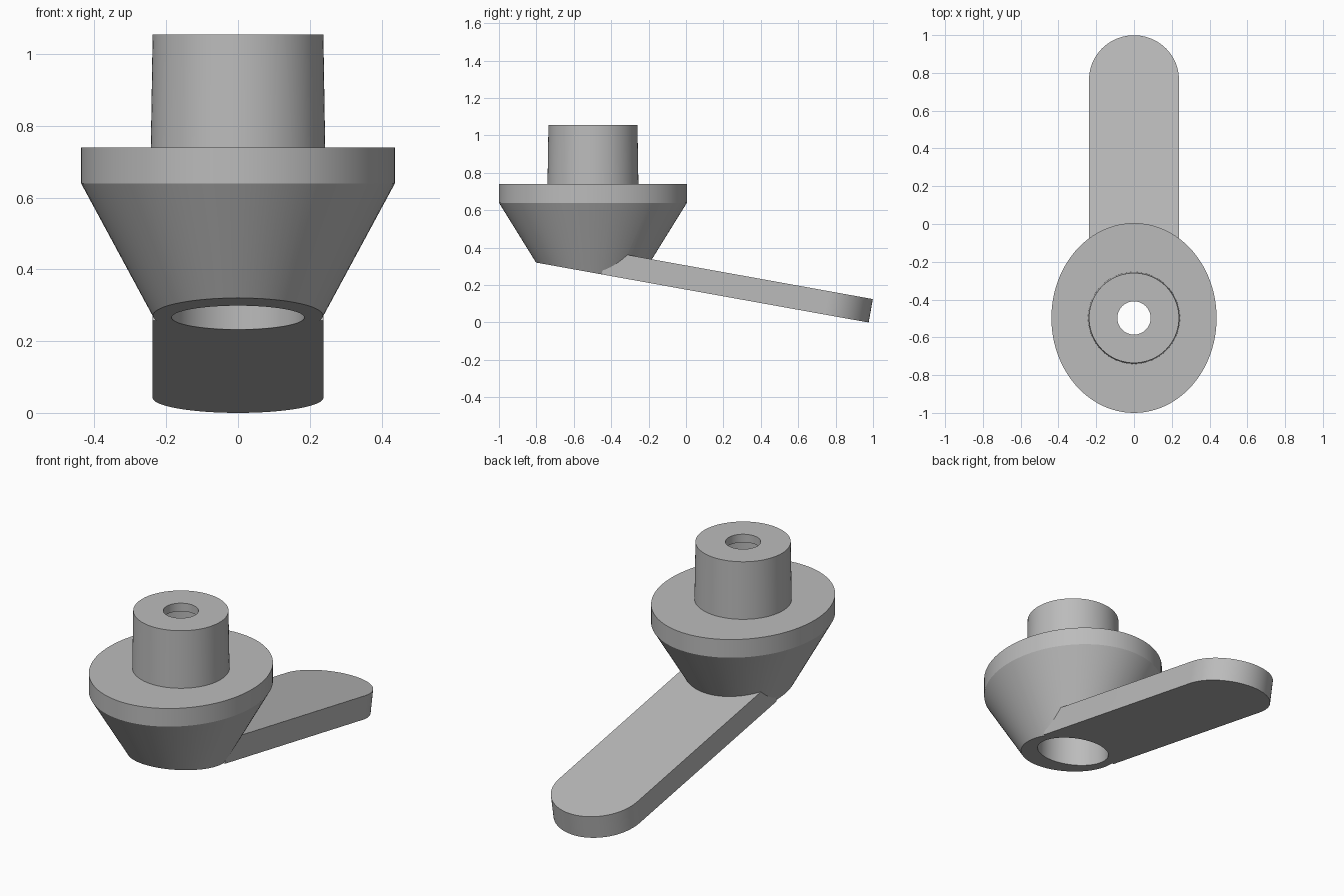
import bpy, bmesh
from math import sin, cos, pi, atan2
from mathutils import Matrix

cube = bpy.data.objects.get("Cube")
if cube:
    bpy.data.objects.remove(cube)

grey = bpy.data.materials.new("plain grey")
grey.use_nodes = True
GREY = (0.5, 0.5, 0.5, 1)
grey.diffuse_color = GREY
grey.node_tree.nodes["Principled BSDF"].inputs["Base Color"].default_value = GREY

AXIS_Y = -0.4975      # common axis of flange, neck and bore
SEGS = 96
TILT = Matrix.Translation((0, 0.9765, 0)) @ Matrix.Rotation(-atan2(0.32, 1.776), 4, 'X')


def finish(name, bm):
    bmesh.ops.recalc_face_normals(bm, faces=bm.faces)
    mesh = bpy.data.meshes.new(name)
    bm.to_mesh(mesh)
    bm.free()
    mesh.materials.append(grey)
    ob = bpy.data.objects.new(name, mesh)
    bpy.context.collection.objects.link(ob)
    return ob


def lathe(name, profile, closed=False):
    """Stack of (rx, ry, z) ellipses, capped at the ends or closed into a ring."""
    bm = bmesh.new()
    rings = []
    for rx, ry, z in profile:
        rings.append([bm.verts.new((rx * cos(2 * pi * i / SEGS),
                                    AXIS_Y + ry * sin(2 * pi * i / SEGS), z))
                      for i in range(SEGS)])
    pairs = list(zip(rings, rings[1:]))
    if closed:
        pairs.append((rings[-1], rings[0]))
    else:
        bm.faces.new(rings[0])
        bm.faces.new(rings[-1])
    for a, b in pairs:
        for i in range(SEGS):
            j = (i + 1) % SEGS
            bm.faces.new((a[i], a[j], b[j], b[i]))
    return finish(name, bm)


def tilted_prism(name, outline, low, high):
    """Flat outline extruded across the tilted plane of the lever."""
    bm = bmesh.new()
    face = bm.faces.new([bm.verts.new((x, y, low)) for x, y in outline])
    ext = bmesh.ops.extrude_face_region(bm, geom=[face])
    top = [v for v in ext["geom"] if isinstance(v, bmesh.types.BMVert)]
    bmesh.ops.translate(bm, verts=top, vec=(0, 0, high - low))
    bm.transform(TILT)
    return finish(name, bm)


def combine(ob, other, operation):
    mod = ob.modifiers.new(operation.title(), 'BOOLEAN')
    mod.operation, mod.solver, mod.object = operation, 'EXACT', other
    bpy.context.view_layer.objects.active = ob
    bpy.ops.object.modifier_apply(modifier=mod.name)
    bpy.data.objects.remove(other)


# Oval flange with a tapering underside, left long for the slanted cut
drop = 0.6
body = lathe("flange_and_lever", [
    (0.4375 - 0.54 * drop, 0.5025 - 0.62 * drop, 0.64 - drop),
    (0.4375, 0.5025, 0.64),
    (0.4375, 0.5025, 0.74)])

# Sloping lever with a rounded tip
half = 0.238
tip = [(half * cos(pi * i / 40), half * (sin(pi * i / 40) - 1)) for i in range(41)]
lever = tilted_prism("lever", tip + [(-half, -1.45), (half, -1.45)], -0.1, 0.127)
combine(body, lever, 'UNION')

# Slanted underside shared by flange and lever
below = tilted_prism("underside_cutter", [(-1, -3), (1, -3), (1, 1), (-1, 1)], -1, 0)
combine(body, below, 'DIFFERENCE')

# Wide vertical bore, open at the bottom
bore_r = 0.185
bore = lathe("bore_cutter", [(bore_r, bore_r, -0.2), (bore_r, bore_r, 1)])
combine(body, bore, 'DIFFERENCE')

# Hollow, slightly tapered neck with a thin lip around the small top hole
neck = lathe("neck", [(r, r, z) for r, z in (
    (0.088, 1.055), (0.238, 1.055), (0.243, 0.74),
    (bore_r, 0.74), (bore_r, 1.01), (0.088, 1.01))], closed=True)

for ob in (body, neck):
    bpy.ops.object.select_all(action='DESELECT')
    ob.select_set(True)
    bpy.context.view_layer.objects.active = ob
    bpy.ops.object.shade_smooth_by_angle(angle=pi / 7)
